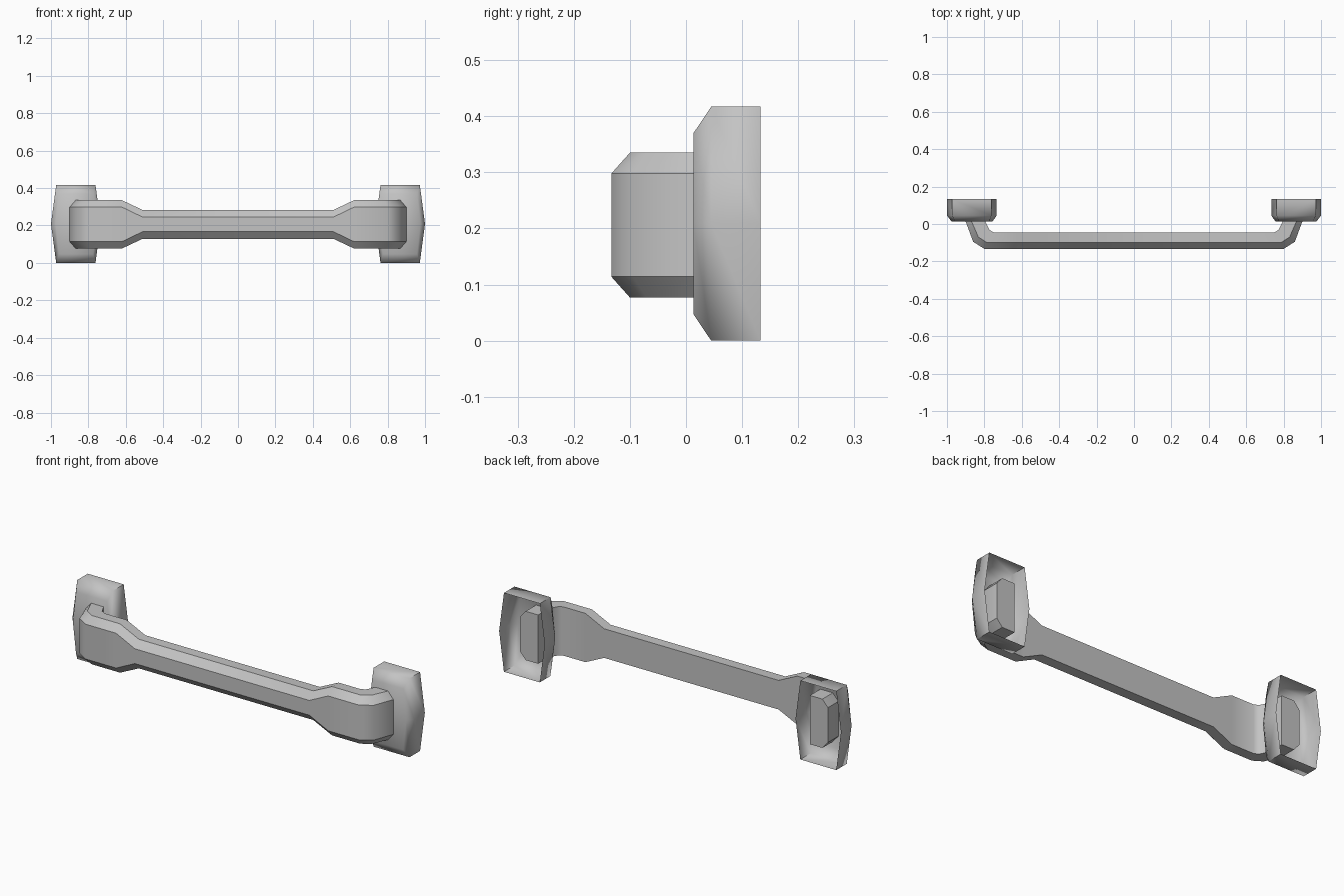
import bpy, bmesh, math

if "Cube" in bpy.data.objects:
    bpy.data.objects.remove(bpy.data.objects["Cube"])

steel = bpy.data.materials.new("steel_grey")
steel.diffuse_color = (0.55, 0.55, 0.55, 1)
steel.use_nodes = True
steel.node_tree.nodes["Principled BSDF"].inputs["Base Color"].default_value = steel.diffuse_color


def loft(name, rings, cap_start, cap_end, angle):
    """Bridge closed rings of points, mirror across x, shade by angle."""
    bm = bmesh.new()
    loops = [[bm.verts.new(p) for p in ring] for ring in rings]
    n = len(loops[0])
    for a, b in zip(loops, loops[1:]):
        for i in range(n):
            j = (i + 1) % n
            bm.faces.new((a[i], a[j], b[j], b[i]))
    if cap_start:
        bm.faces.new(loops[0])
    if cap_end:
        bm.faces.new(loops[-1])
    bmesh.ops.recalc_face_normals(bm, faces=bm.faces)
    mesh = bpy.data.meshes.new(name)
    bm.to_mesh(mesh)
    bm.free()
    mesh.materials.append(steel)
    for p in mesh.polygons:
        p.use_smooth = True
    mesh.set_sharp_from_angle(angle=math.radians(angle))
    ob = bpy.data.objects.new(name, mesh)
    bpy.context.collection.objects.link(ob)
    ob.modifiers.new("mirror", 'MIRROR').use_axis[0] = True
    return ob


# Grip bar: outer face, chamfer line and inner face along the path,
# with the half heights of the outer face and of the full section
ZC = 0.206
NARROW, WIDE = (0.039, 0.077), (0.092, 0.129)
stations = [
    ((0.00, -0.133), (0.00, -0.100), (0.00, -0.045), NARROW),
    ((0.51, -0.133), (0.51, -0.100), (0.51, -0.045), NARROW),
    ((0.62, -0.133), (0.62, -0.100), (0.62, -0.045), WIDE),
    ((0.80, -0.133), (0.785, -0.100), (0.75, -0.045), WIDE),
    ((0.86, -0.095), (0.832, -0.070), (0.772, -0.032), WIDE),
    ((0.90, 0.013), (0.868, 0.013), (0.795, 0.013), WIDE),
    ((0.90, 0.100), (0.868, 0.100), (0.795, 0.100), WIDE),
]
rings = []
for outer, mid, inner, (ho, hf) in stations:
    half = [(outer, ho), (mid, hf), (inner, hf)]
    rings.append([(*p, ZC + h) for p, h in half]
                 + [(*p, ZC - h) for p, h in reversed(half)])
loft("grip_bar", rings, False, True, 40)


# Mounting plates: bulged six-sided shells, open at the back
def plate_ring(y, x0, x1, bulge, hz):
    zc = 0.2085
    return [(x0, y, zc + hz), (x1, y, zc + hz), (x1 + bulge, y, zc),
            (x1, y, zc - hz), (x0, y, zc - hz), (x0 - bulge, y, zc)]


loft("mounting_plates", [
    plate_ring(0.013, 0.775, 0.957, 0.018, 0.161),
    plate_ring(0.045, 0.762, 0.972, 0.028, 0.2085),
    plate_ring(0.133, 0.762, 0.972, 0.028, 0.2085),
], True, False, 60)
